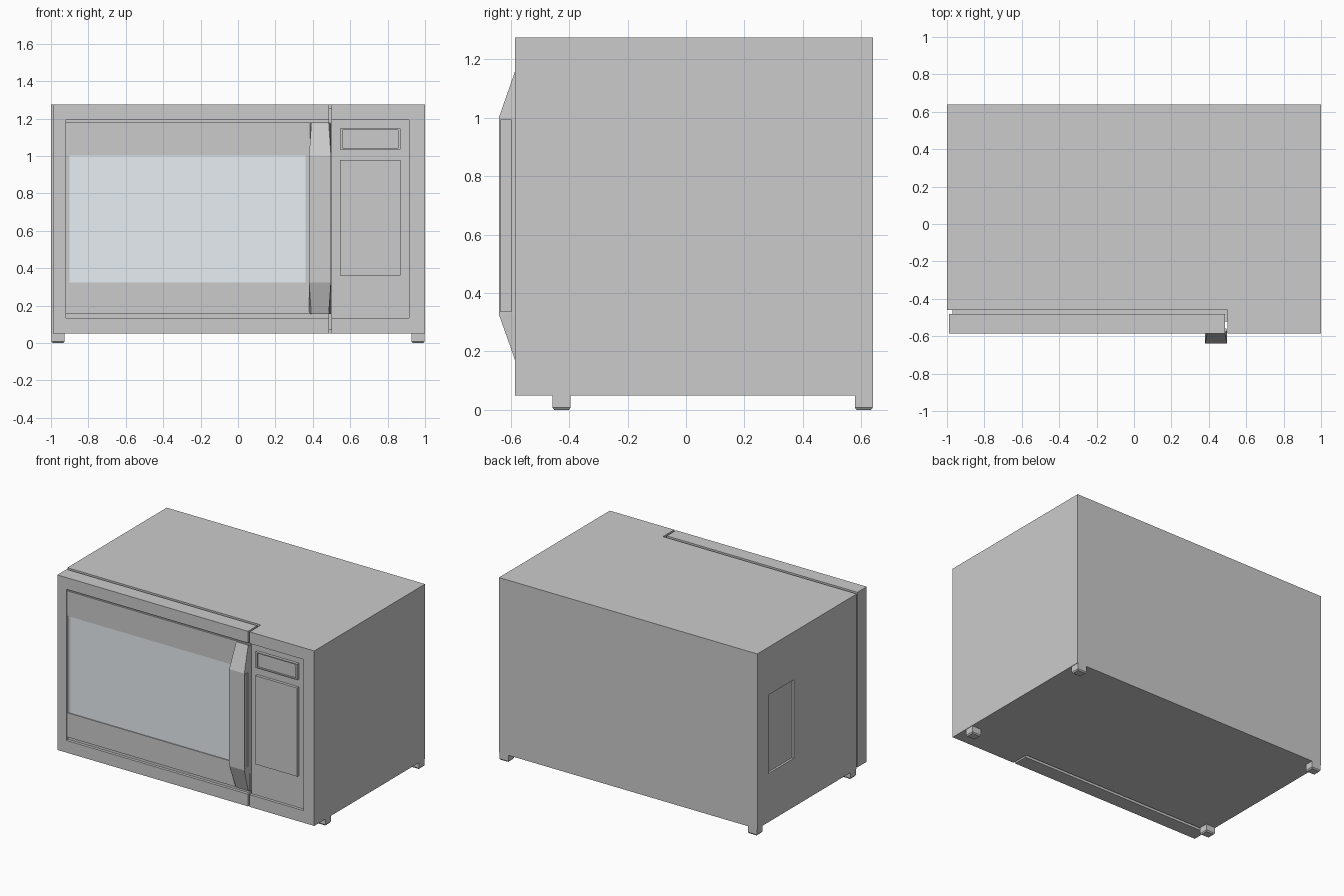
import bpy, bmesh

if "Cube" in bpy.data.objects:
    bpy.data.objects.remove(bpy.data.objects["Cube"])


def loft(name, rings):
    """Solid skinned through stacked horizontal rings of (x, y, z) points."""
    bm = bmesh.new()
    rows = [[bm.verts.new(p) for p in ring] for ring in rings]
    n = len(rows[0])
    for a, b in zip(rows, rows[1:]):
        for i in range(n):
            j = (i + 1) % n
            bm.faces.new((a[i], a[j], b[j], b[i]))
    bm.faces.new(rows[0])
    bm.faces.new(rows[-1])
    bmesh.ops.recalc_face_normals(bm, faces=bm.faces)
    me = bpy.data.meshes.new(name)
    bm.to_mesh(me)
    bm.free()
    ob = bpy.data.objects.new(name, me)
    bpy.context.collection.objects.link(ob)
    return ob


def rect(x0, x1, y0, y1, z, i=0.0):
    return [(x0 + i, y0 + i, z), (x1 - i, y0 + i, z), (x1 - i, y1 - i, z), (x0 + i, y1 - i, z)]


def box(name, x0, x1, y0, y1, z0, z1):
    return loft(name, [rect(x0, x1, y0, y1, z0), rect(x0, x1, y0, y1, z1)])


def cut(ob, *dims):
    """Subtract a box from an object."""
    cutter = box("cutter", *dims)
    cutter.hide_render = True
    mod = ob.modifiers.new("recess", 'BOOLEAN')
    mod.operation, mod.object, mod.solver = 'DIFFERENCE', cutter, 'EXACT'
    bpy.context.view_layer.objects.active = ob
    bpy.ops.object.modifier_apply(modifier=mod.name)
    bpy.data.objects.remove(cutter)


FRONT, FLOOR, PLATE = -0.585, -0.565, -0.575
BOTTOM, TOP = 0.05, 1.275

# Cabinet: L-shaped plan, with the control column reaching the front
plan = [(-1, -0.46), (0.5, -0.46), (0.5, FRONT), (1, FRONT), (1, 0.64), (-1, 0.64)]
cabinet = loft("cabinet", [[(x, y, z) for x, y in plan] for z in (BOTTOM, TOP)])
cut(cabinet, 0.4, 0.915, -0.7, FLOOR, 0.135, 1.193)
cut(cabinet, -1.1, -0.985, 0.235, 0.515, 0.39, 0.94)

# Door, standing off from the cabinet on a set-back core
door = box("door", -0.99, 0.487, FRONT, -0.482, BOTTOM, TOP)
cut(door, -0.92, 0.6, -0.7, FLOOR, 0.135, 1.193)
box("door_core", -0.97, 0.52, -0.52, -0.44, BOTTOM + 0.02, TOP - 0.02)

# Door face plates and window
for name, z0, z1 in (("lower_door_plate", 0.155, 0.325), ("upper_door_plate", 1.003, 1.178)):
    box(name, -0.92, 0.495, PLATE, FLOOR + 0.005, z0, z1)
box("handle_backing", 0.38, 0.495, PLATE, FLOOR + 0.005, 0.325, 1.003)
window = box("window", -0.90, 0.36, FLOOR - 0.004, FLOOR + 0.004, 0.325, 1.003)
for name, x0, x1 in (("window_left_edge", -0.92, -0.90), ("window_right_edge", 0.36, 0.38)):
    box(name, x0, x1, FLOOR - 0.004, FLOOR + 0.004, 0.325, 1.003)
glass = bpy.data.materials.new("glass")
glass.diffuse_color = (0.80, 0.86, 0.90, 1)
glass.use_nodes = True
glass.node_tree.nodes["Principled BSDF"].inputs["Base Color"].default_value = glass.diffuse_color
window.data.materials.append(glass)

# Handle: sloped ends that narrow, with finger recesses in both sides
rings = []
for z, y, i in ((0.155, -0.58, 0.012), (0.325, -0.64, 0), (1.003, -0.64, 0), (1.175, -0.58, 0.012)):
    rings.append([(0.38, -0.57, z), (0.38 + i, y, z), (0.497 - i, y, z), (0.497, -0.57, z)])
handle = loft("handle", rings)
for x0, x1 in ((0.3, 0.39), (0.487, 0.6)):
    cut(handle, x0, x1, -0.635, -0.597, 0.337, 0.993)

# Control panel: framed display and raised keypad
display = box("display", 0.545, 0.868, FRONT, FLOOR + 0.005, 1.035, 1.147)
cut(display, 0.558, 0.855, -0.7, FRONT + 0.012, 1.042, 1.14)
box("keypad", 0.545, 0.868, FRONT, FLOOR + 0.005, 0.36, 0.98)

# Feet with chamfered soles
for side, x0 in (("left", -0.997), ("right", 0.927)):
    for end, y0 in (("front", -0.457), ("back", 0.578)):
        b = (x0, x0 + 0.07, y0, y0 + 0.062)
        loft(f"{end}_{side}_foot", [rect(*b, 0, 0.006), rect(*b, 0.008), rect(*b, BOTTOM + 0.002)])
